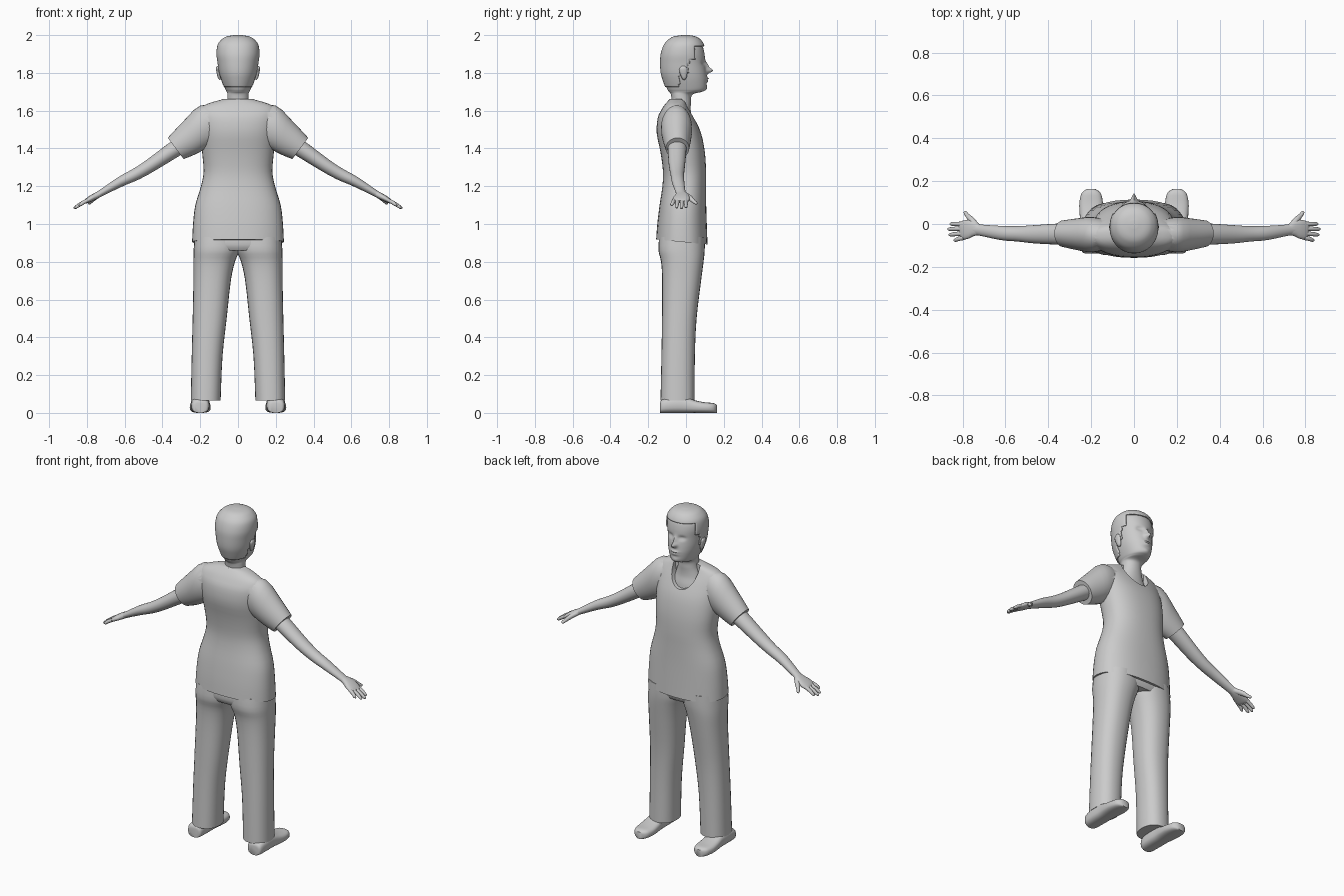
import bpy, bmesh, math
from mathutils import Vector


def rz(z, back, front, half, x=0.0, tilt=0.0):
    """Horizontal ring: centre, sideways axis, depth axis."""
    return [x, (back + front) / 2, z, half, 0, 0, 0, (front - back) / 2, tilt]


def tube(points):
    """Rings square to a path of (x, y, z, radius up, radius along y)."""
    P = [Vector(p[:3]) for p in points]
    out = []
    for i, p in enumerate(points):
        d = (P[min(i + 1, len(P) - 1)] - P[max(i - 1, 0)]).normalized()
        u = d.cross(Vector((0, 1, 0))).normalized()
        v = u.cross(d)
        out.append([*P[i], *(u * p[3]), *(v * p[4])])
    return out


def smooth_rings(rings, steps):
    out = []
    for i in range(len(rings) - 1):
        a, b, c, d = (rings[max(i - 1, 0)], rings[i], rings[i + 1],
                      rings[min(i + 2, len(rings) - 1)])
        for s in range(steps):
            t = s / steps
            out.append([0.5 * (2 * q + (r - p) * t + (2 * p - 5 * q + 4 * r - w) * t * t
                               + (3 * q - p - 3 * r + w) * t ** 3)
                        for p, q, r, w in zip(a, b, c, d)])
    return out + [rings[-1]]


def loft(name, rings, seg=24, steps=3, power=2.0, mirror=False, sculpt=None, keep=None):
    bm = bmesh.new()
    loops = []
    for r in smooth_rings(rings, steps):
        c, u, v = Vector(r[:3]), Vector(r[3:6]), Vector(r[6:])
        loop = []
        for k in range(seg):
            a = 2 * math.pi * k / seg
            co, si = math.cos(a), math.sin(a)
            p = (c + u * math.copysign(abs(co) ** (2 / power), co)
                 + v * math.copysign(abs(si) ** (2 / power), si))
            if sculpt:
                p = sculpt(p)
            loop.append(bm.verts.new(p))
        loops.append(loop)
    for a, b in zip(loops, loops[1:]):
        for k in range(seg):
            bm.faces.new((a[k], a[(k + 1) % seg], b[(k + 1) % seg], b[k]))
    bm.faces.new(loops[0])
    bm.faces.new(loops[-1])
    if mirror:
        copy = bmesh.ops.duplicate(bm, geom=bm.verts[:] + bm.edges[:] + bm.faces[:])
        for g in copy["geom"]:
            if isinstance(g, bmesh.types.BMVert):
                g.co.x *= -1
    bmesh.ops.recalc_face_normals(bm, faces=bm.faces[:])
    if keep:
        drop = [f for f in bm.faces if not keep(f.calc_center_median())]
        bmesh.ops.delete(bm, geom=drop, context='FACES')
    me = bpy.data.meshes.new(name)
    bm.to_mesh(me)
    bm.free()
    ob = bpy.data.objects.new(name, me)
    bpy.context.collection.objects.link(ob)
    shade(ob)
    return ob


def activate(ob):
    bpy.ops.object.select_all(action='DESELECT')
    ob.select_set(True)
    bpy.context.view_layer.objects.active = ob


def shade(ob):
    activate(ob)
    bpy.ops.object.shade_smooth_by_angle(angle=math.radians(45))


def boolean(ob, other, op):
    activate(ob)
    m = ob.modifiers.new(op, 'BOOLEAN')
    m.operation, m.object, m.solver = op, other, 'EXACT'
    bpy.ops.object.modifier_apply(modifier=m.name)
    bpy.data.objects.remove(other)


# Shirt: torso, sleeves joined on, scooped neckline cut out
shirt = loft("shirt", [
    rz(.905, -.158, .114, .243, tilt=-.013), rz(1.0, -.152, .110, .238),
    rz(1.1, -.140, .107, .226), rz(1.2, -.125, .106, .196), rz(1.28, -.122, .106, .182),
    rz(1.38, -.135, .100, .190), rz(1.48, -.155, .080, .198), rz(1.56, -.150, .045, .203),
    rz(1.605, -.130, .020, .200), rz(1.635, -.110, .005, .165), rz(1.662, -.085, 0, .075)],
    seg=40, power=2.35)
sleeves = loft("sleeves", [
    [.09, -.05, 1.53, .0, 0, .085, 0, .06, 0],
    [.19, -.05, 1.51, .008, 0, .118, 0, .082, 0],
    [.265, -.048, 1.452, .028, 0, .088, 0, .074, 0],
    [.330, -.045, 1.400, .042, 0, .056, 0, .062, 0]], seg=28, mirror=True)
boolean(shirt, sleeves, 'UNION')
scoop = loft("scoop", [[0, -.02, 1.635, .085, 0, 0, 0, 0, .112],
                       [0, .20, 1.635, .085, 0, 0, 0, 0, .112]], seg=40, steps=1)
boolean(shirt, scoop, 'DIFFERENCE')
shade(shirt)

# Trousers: hips and two legs
loft("trouser_hips", [rz(.86, -.13, .085, .20), rz(.89, -.143, .098, .228),
                      rz(.95, -.14, .1, .228)], seg=36, power=2.4)


def leg(z, inner, outer, back, front):
    return rz(z, back, front, (outer - inner) / 2, (outer + inner) / 2)


loft("trouser_legs", [
    leg(.065, .092, .250, -.135, .045), leg(.3, .082, .245, -.130, .047),
    leg(.5, .060, .240, -.127, .056), leg(.7, .038, .236, -.126, .080),
    leg(.80, .016, .236, -.132, .093), leg(.86, -.008, .235, -.146, .099),
    leg(.93, -.02, .230, -.142, .100)], seg=28, power=2.3, mirror=True)

# Shoes
loft("shoes", [[.2, y, h / 2, w, 0, 0, 0, 0, h / 2] for y, w, h in (
    (-.137, .030, .052), (-.125, .045, .072), (-.06, .050, .085), (.0, .050, .082),
    (.05, .054, .066), (.10, .055, .056), (.145, .044, .052), (.163, .020, .042))],
    power=2.8, mirror=True)

# Arms, palms, fingers and thumbs
loft("arms", tube([
    (.25, -.048, 1.45, .046, .05), (.33, -.047, 1.40, .044, .05),
    (.46, -.048, 1.312, .036, .043), (.54, -.046, 1.264, .032, .036),
    (.62, -.042, 1.225, .027, .033), (.72, -.028, 1.167, .018, .026),
    (.75, -.024, 1.150, .017, .028)]), mirror=True)
loft("palms", tube([
    (.725, -.027, 1.164, .016, .025), (.75, -.022, 1.150, .017, .036),
    (.775, -.024, 1.137, .016, .044), (.80, -.030, 1.123, .013, .043),
    (.812, -.032, 1.117, .008, .038)]), power=2.4, mirror=True)
for y0, y1, tip in ((-.064, -.076, .842), (-.044, -.050, .864),
                    (-.021, -.024, .870), (.000, .000, .860)):
    z1 = 1.12 - .55 * (tip - .80)
    loft("finger", tube([
        (.795, y0, 1.126, .010, .011), ((.8 + tip) / 2, (y0 + y1) / 2, (1.128 + z1) / 2, .010, .010),
        (tip - .008, y1, z1 + .005, .008, .008), (tip, y1, z1, .003, .003)]),
        seg=12, mirror=True)
loft("thumb", tube([
    (.735, -.010, 1.156, .014, .016), (.760, .020, 1.138, .013, .015),
    (.778, .040, 1.120, .010, .010), (.788, .054, 1.110, .008, .008),
    (.791, .058, 1.107, .003, .003)]), seg=12, mirror=True)

# Head and neck, with the face pushed in and out by soft dents: x, z, width, height, depth
DENTS = [(0, 1.812, .013, .013, .034), (0, 1.838, .010, .020, .016),
         (.036, 1.853, .017, .011, -.013), (-.036, 1.853, .017, .011, -.013),
         (.036, 1.852, .009, .005, .006), (-.036, 1.852, .009, .005, .006),
         (0, 1.772, .022, .005, .009), (0, 1.757, .018, .005, .007),
         (0, 1.742, .025, .006, -.004), (0, 1.718, .020, .010, .004)]


def face(p):
    if p.y > .02:
        p.y += sum(d * math.exp(-((p.x - x) / w) ** 2 - ((p.z - z) / h) ** 2)
                   for x, z, w, h, d in DENTS)
    return p


SKULL = [(1.70, -.090, .085, .060), (1.715, -.100, .107, .068), (1.76, -.117, .112, .084),
         (1.80, -.128, .109, .094), (1.85, -.131, .102, .101), (1.90, -.128, .098, .107),
         (1.94, -.112, .088, .101), (1.97, -.086, .068, .079), (1.985, -.058, .042, .052),
         (1.992, -.015, .010, .012)]
NECK = [(1.48, -.10, .045, .10), (1.54, -.10, .038, .095), (1.59, -.088, .026, .078),
        (1.64, -.076, .026, .060), (1.685, -.080, .034, .056)]
loft("head", [rz(*r) for r in NECK + SKULL], seg=72, steps=7, power=2.1, sculpt=face)


# Short hair: a slightly larger skull cap trimmed to the hairline
def hairline(p):
    if p.y > .045:
        return p.z > 1.945
    if p.y > .015:
        return p.z > 1.87
    return p.z > (1.80 if p.y > -.035 else 1.725)


hair = loft("hair", [rz(z + .008 * (z > 1.91), b - .006, f + .008, h + .007)
                     for z, b, f, h in SKULL], seg=72, steps=7, power=2.1, keep=hairline)
shell = hair.modifiers.new("thickness", 'SOLIDIFY')
shell.thickness, shell.offset = .008, -1

# Ears
loft("ears", tube([(.094, -.012, 1.765, .004, .006), (.098, -.010, 1.775, .009, .013),
                   (.104, -.013, 1.805, .010, .021), (.107, -.015, 1.825, .009, .020),
                   (.107, -.015, 1.836, .004, .008)]), seg=16, mirror=True)
